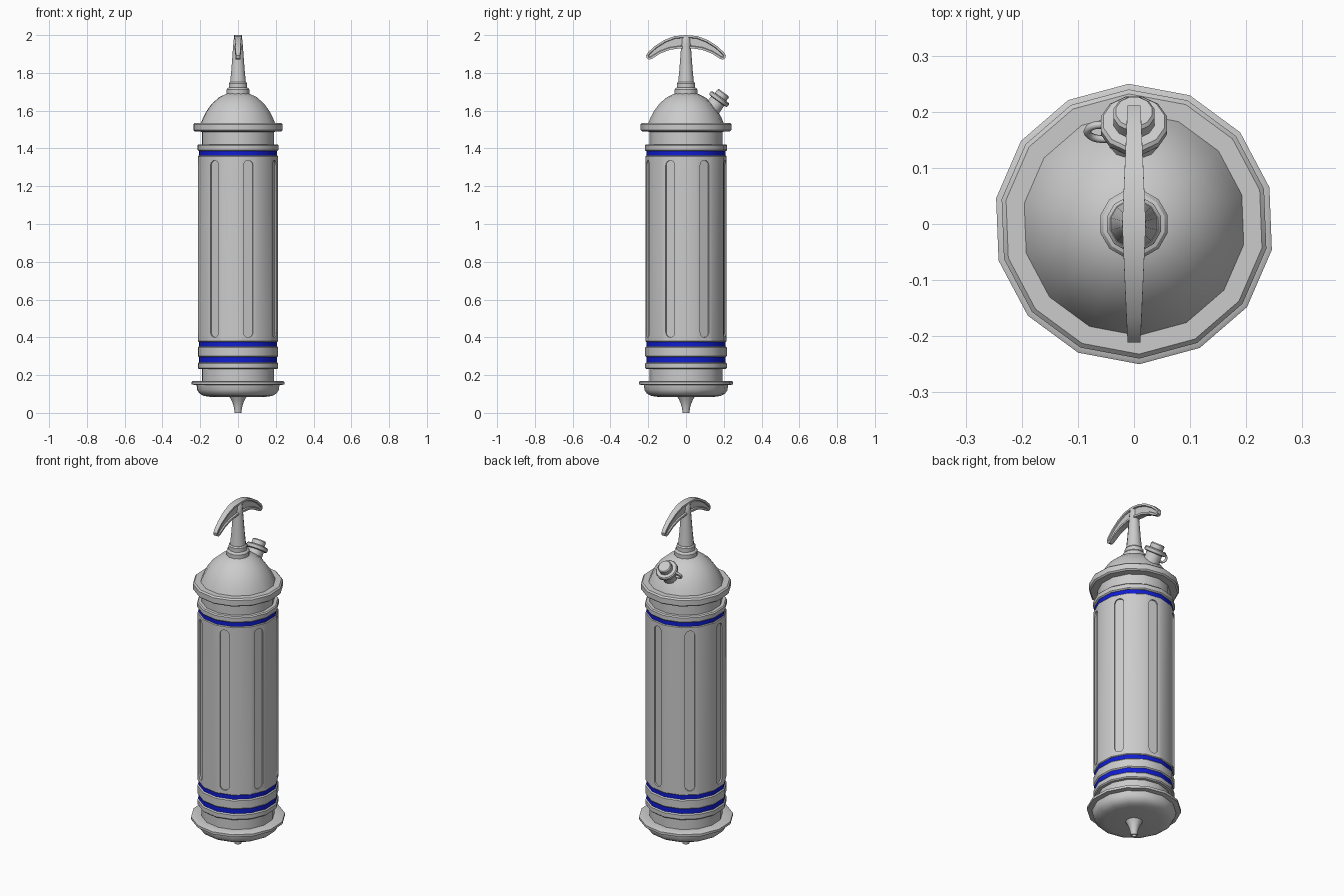
import bpy, bmesh
from math import sin, cos, pi, radians
from mathutils import Matrix, Vector

if "Cube" in bpy.data.objects:
    bpy.data.objects.remove(bpy.data.objects["Cube"])

SIDES = 14
PHASE = radians(15.1)

blue = bpy.data.materials.new("blue_band")
blue.diffuse_color = (0.005, 0.012, 0.65, 1)
blue.use_nodes = True
blue.node_tree.nodes["Principled BSDF"].inputs["Base Color"].default_value = blue.diffuse_color


def finish(bm, name, mat=None, angle=32):
    bmesh.ops.recalc_face_normals(bm, faces=bm.faces)
    me = bpy.data.meshes.new(name)
    bm.to_mesh(me)
    bm.free()
    ob = bpy.data.objects.new(name, me)
    bpy.context.collection.objects.link(ob)
    if mat:
        me.materials.append(mat)
    smooth(ob, angle)
    return ob


def smooth(ob, angle=32):
    bpy.ops.object.select_all(action='DESELECT')
    ob.select_set(True)
    bpy.context.view_layer.objects.active = ob
    bpy.ops.object.shade_smooth_by_angle(angle=radians(angle))


def lathe(name, profile, n=SIDES, phase=PHASE, mat=None, matrix=None, angle=32):
    """Revolve (radius, z) points around z and close both ends."""
    bm = bmesh.new()
    rings = [[bm.verts.new((r * cos(phase + 2 * pi * i / n), r * sin(phase + 2 * pi * i / n), z))
              for i in range(n)] for r, z in profile]
    for a, b in zip(rings, rings[1:]):
        for i in range(n):
            j = (i + 1) % n
            bm.faces.new((a[i], a[j], b[j], b[i]))
    bm.faces.new(rings[0][::-1])
    bm.faces.new(rings[-1])
    if matrix:
        bm.transform(matrix)
    return finish(bm, name, mat, angle)


def ring(name, r, z0, z1, b=0.006):
    return lathe(name, [(r - b, z0), (r, z0 + b), (r, z1 - b), (r - b, z1)])


# Bottom nozzle with a hollow tip
lathe("nozzle", [(0.012, 0.02), (0.012, 0.0), (0.018, 0.0), (0.021, 0.025), (0.028, 0.05),
                 (0.038, 0.072), (0.048, 0.088)])

# Bottom cap with lip
lathe("bottom_cap", [(0.045, 0.083), (0.15, 0.085), (0.185, 0.09), (0.208, 0.103), (0.22, 0.122),
                     (0.223, 0.147), (0.25, 0.15), (0.25, 0.164), (0.243, 0.168), (0.19, 0.168)])

# Necks between caps and barrel
for name, z0, z1 in (("lower_neck", 0.16, 0.24), ("upper_neck", 1.41, 1.50)):
    lathe(name, [(0.194, z0), (0.194, z1)])

# Barrel rings and blue bands
ring("bottom_ring", 0.216, 0.232, 0.268)
ring("middle_ring", 0.216, 0.295, 0.352)
ring("top_ring", 0.218, 1.386, 1.422)
for i, (z0, z1) in enumerate(((0.266, 0.297), (0.35, 0.379), (1.36, 1.388))):
    lathe(f"blue_band_{i + 1}", [(0.21, z0), (0.21, z1)], mat=blue)

# Barrel with a rounded vertical groove on every other flat
R = 0.215
barrel = lathe("barrel", [(R - 0.004, 0.376), (R, 0.38), (R, 1.358), (R - 0.004, 1.362)])
bm = bmesh.new()
w, z0, z1 = 0.026, 0.40, 1.337
outline = [(w * cos(pi * i / 8), z1 - w + w * sin(pi * i / 8)) for i in range(9)]
outline += [(-w * cos(pi * i / 8), z0 + w - w * sin(pi * i / 8)) for i in range(9)]
depth = R * cos(pi / SIDES) - 0.008
for k in range(7):
    rot = Matrix.Rotation(PHASE + pi / SIDES * (4 * k + 1), 4, 'Z')
    inner = [bm.verts.new(rot @ Vector((depth, t, z))) for t, z in outline]
    outer = [bm.verts.new(rot @ Vector((depth + 0.04, t, z))) for t, z in outline]
    bm.faces.new(inner)
    bm.faces.new(outer)
    for i in range(len(outline)):
        j = (i + 1) % len(outline)
        bm.faces.new((inner[i], inner[j], outer[j], outer[i]))
cutter = finish(bm, "groove_cutter")
cutter.hide_render = True
mod = barrel.modifiers.new("grooves", 'BOOLEAN')
mod.operation = 'DIFFERENCE'
mod.solver = 'EXACT'
mod.object = cutter
bpy.context.view_layer.objects.active = barrel
bpy.ops.object.modifier_apply(modifier=mod.name)
bpy.data.objects.remove(cutter)
smooth(barrel)

# Domed top cap with rim
lathe("top_cap", [(0.19, 1.488), (0.232, 1.49), (0.24, 1.497), (0.24, 1.528), (0.232, 1.536),
                  (0.199, 1.536), (0.187, 1.565), (0.168, 1.6), (0.14, 1.638), (0.1, 1.672),
                  (0.05, 1.695)])

# Collar and tapered plunger stem
lathe("collar", [(0.062, 1.68), (0.062, 1.712), (0.056, 1.72), (0.05, 1.722), (0.05, 1.745),
                 (0.044, 1.752)], n=12)
lathe("stem", [(0.044, 1.74), (0.036, 1.82), (0.03, 1.9), (0.026, 1.95), (0.022, 1.99),
               (0.016, 1.998)], n=12)

# Curved pull handle, recessed on both sides
half = [(0.0, 2.0), (0.06, 1.995), (0.115, 1.974), (0.165, 1.942), (0.2, 1.91), (0.211, 1.893),
        (0.207, 1.876), (0.192, 1.87), (0.178, 1.876), (0.135, 1.903), (0.085, 1.922),
        (0.03, 1.93)]
loop = half + [(-y, z) for y, z in half[:0:-1]]
bm = bmesh.new()
sides = [[bm.verts.new((s * (0.021 - 0.045 * abs(y)), y, z)) for y, z in loop] for s in (-1, 1)]
for i in range(len(loop)):
    j = (i + 1) % len(loop)
    bm.faces.new((sides[0][i], sides[0][j], sides[1][j], sides[1][i]))
flats = [bm.faces.new(s) for s in sides]
bmesh.ops.recalc_face_normals(bm, faces=bm.faces)
for thick, push in ((0.011, 0.0), (0.003, 0.45)):
    bmesh.ops.inset_region(bm, faces=flats, thickness=thick)
    for v in {v for f in flats for v in f.verts}:
        v.co.x *= 1 - push
finish(bm, "handle")

# Tilted filler spout and its cap
tilt = Matrix.Translation((0, 0.138, 1.61)) @ Matrix.Rotation(radians(-36), 4, 'X')
lathe("filler_neck", [(0.046, -0.02), (0.044, 0.055)], n=12, matrix=tilt)
lathe("filler_cap", [(0.044, 0.05), (0.058, 0.053), (0.061, 0.058), (0.061, 0.07), (0.056, 0.076),
                     (0.038, 0.077), (0.038, 0.1), (0.033, 0.106)], n=12, matrix=tilt)

# Retaining strap looping from cap to neck
curve = bpy.data.curves.new("strap_path", 'CURVE')
curve.dimensions = '3D'
curve.bevel_depth = 0.007
curve.bevel_resolution = 1
curve.resolution_u = 4
path = [(-0.05, 0, 0.066), (-0.074, 0, 0.062), (-0.083, 0, 0.045), (-0.072, 0, 0.027),
        (-0.04, 0, 0.022)]
spline = curve.splines.new('BEZIER')
spline.bezier_points.add(len(path) - 1)
for p, co in zip(spline.bezier_points, path):
    p.co = tilt @ Vector(co)
    p.handle_left_type = p.handle_right_type = 'AUTO'
strap = bpy.data.objects.new("cap_strap", curve)
bpy.context.collection.objects.link(strap)
